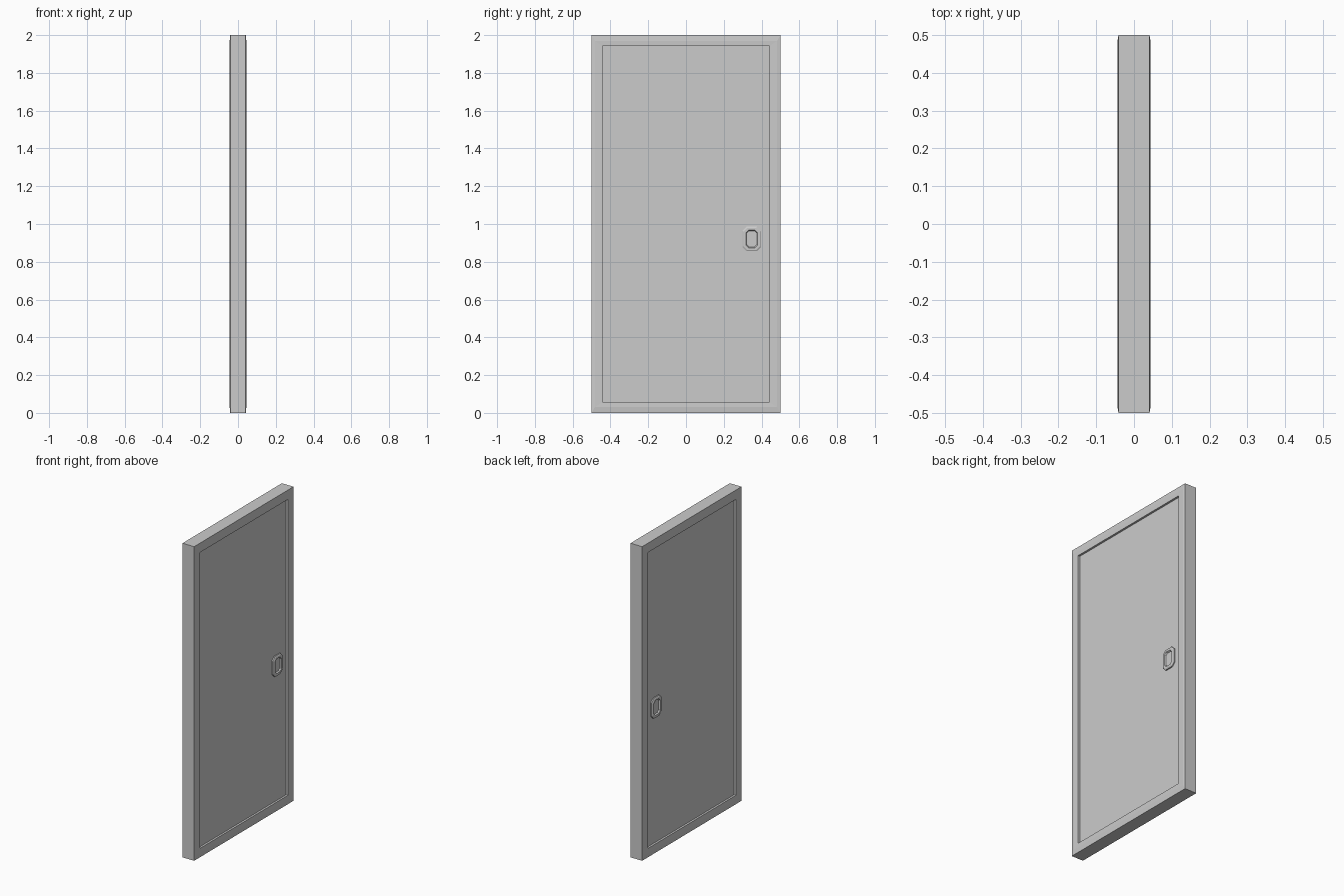
import bpy, bmesh

if "Cube" in bpy.data.objects:
    bpy.data.objects.remove(bpy.data.objects["Cube"])


def rect(hy, hz, cy=0.0, cz=1.0, cut=0.0):
    """Rectangle in the YZ plane, with corners cut off when cut > 0."""
    pts = []
    for sy, sz in ((1, 1), (-1, 1), (-1, -1), (1, -1)):
        a = (cy + sy * (hy - cut), cz + sz * hz)
        b = (cy + sy * hy, cz + sz * (hz - cut))
        if cut == 0:
            pts.append(a)
        else:
            pts += [a, b] if sy * sz > 0 and sy < 0 or sy * sz < 0 and sy > 0 else [b, a]
    # order the points by angle so every loop matches
    from math import atan2
    return sorted(pts, key=lambda p: atan2(p[1] - cz, p[0] - cy))


def loft(name, loops, closed=False, cap=False):
    """Skin a series of (x, outline) loops into one object."""
    bm = bmesh.new()
    rings = [[bm.verts.new((x, y, z)) for y, z in pts] for x, pts in loops]
    pairs = list(zip(rings, rings[1:]))
    if closed:
        pairs.append((rings[-1], rings[0]))
    for a, b in pairs:
        n = len(a)
        for i in range(n):
            j = (i + 1) % n
            bm.faces.new((a[i], a[j], b[j], b[i]))
    if cap:
        bm.faces.new(rings[0])
        bm.faces.new(rings[-1])
    bmesh.ops.recalc_face_normals(bm, faces=bm.faces)
    mesh = bpy.data.meshes.new(name)
    bm.to_mesh(mesh)
    bm.free()
    obj = bpy.data.objects.new(name, mesh)
    bpy.context.collection.objects.link(obj)
    return obj


# Frame: slightly crowned on both faces, open in the middle
outer, crown, inner = rect(0.5, 1.0), rect(0.483, 0.97), rect(0.442, 0.942)
loft("door_frame", [(-0.041, outer), (0.041, outer), (0.044, crown), (0.043, inner),
                    (-0.043, inner), (-0.044, crown)], closed=True)

# Recessed door leaf
leaf = rect(0.442, 0.942)
loft("door_leaf", [(-0.03, leaf), (0.03, leaf)], cap=True)

# Handle surround with a sunken grip, one on each face
for side, label in ((1, "right"), (-1, "left")):
    def ring(x, hy, hz, cut):
        return (side * x, rect(hy, hz, 0.348, 0.921, cut))
    loft("handle_" + label, [ring(0.029, 0.05, 0.065, 0.022), ring(0.037, 0.05, 0.065, 0.022),
                             ring(0.041, 0.044, 0.058, 0.02), ring(0.041, 0.031, 0.047, 0.014),
                             ring(0.032, 0.027, 0.042, 0.012)], cap=True)
